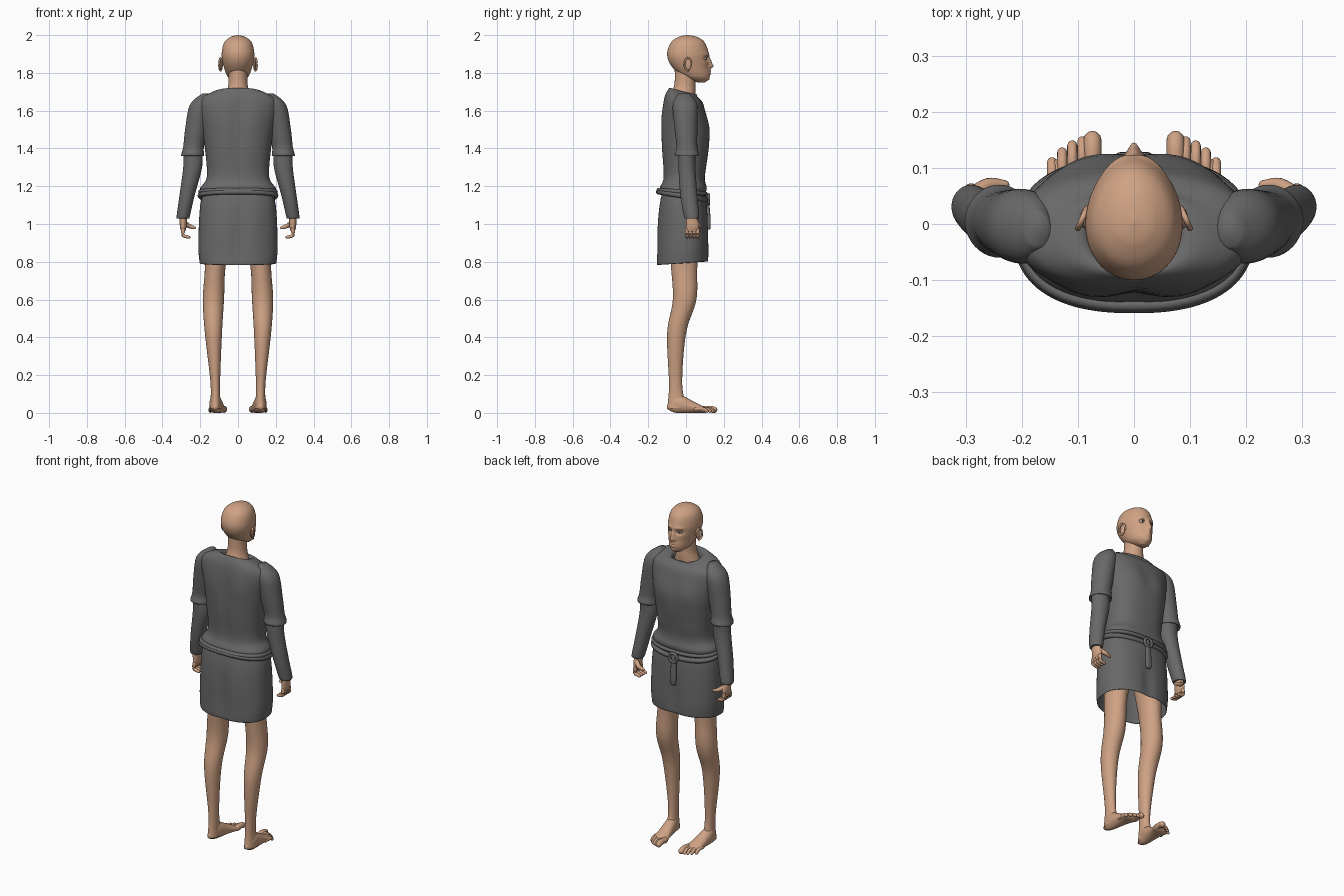
import bpy, bmesh
from math import sin, cos, pi, tau, exp, copysign
from mathutils import Vector

if "Cube" in bpy.data.objects:
    bpy.data.objects.remove(bpy.data.objects["Cube"], do_unlink=True)


def material(name, red, green, blue):
    mat = bpy.data.materials.new(name)
    mat.use_nodes = True
    mat.diffuse_color = (red, green, blue, 1)
    shader = mat.node_tree.nodes["Principled BSDF"]
    shader.inputs["Base Color"].default_value = mat.diffuse_color
    shader.inputs["Roughness"].default_value = .8
    return mat


SKIN = material("skin", .62, .36, .23)
CLOTH = material("grey cloth", .14, .14, .14)
WHITE = material("eye white", .6, .58, .55)
DARK = material("iris", .05, .04, .03)


def finish(name, bm, mat):
    """Turn a bmesh into a smooth shaded object of one colour."""
    bmesh.ops.recalc_face_normals(bm, faces=bm.faces)
    for face in bm.faces:
        face.smooth = True
    mesh = bpy.data.meshes.new(name)
    bm.to_mesh(mesh)
    bm.free()
    mesh.materials.append(mat)
    obj = bpy.data.objects.new(name, mesh)
    bpy.context.collection.objects.link(obj)
    return obj


def bridge(name, mat, rings, caps):
    """Skin a stack of point rings."""
    bm = bmesh.new()
    loops = [[bm.verts.new(point) for point in ring] for ring in rings]
    for low, high in zip(loops, loops[1:]):
        for i in range(len(low)):
            bm.faces.new((low[i - 1], low[i], high[i], high[i - 1]))
    if caps:
        bm.faces.new(loops[0])
        bm.faces.new(loops[-1])
    return finish(name, bm, mat)


def smooth_rows(rows, steps):
    """Pass a smooth curve through all columns of a profile."""
    rows = [Vector(row) for row in rows]
    padded = [rows[0], *rows, rows[-1]]
    out = []
    for a, b, c, d in zip(padded, padded[1:], padded[2:], padded[3:]):
        for step in range(steps):
            t = step / steps
            ease = t * t * (3 - 2 * t)
            leave, arrive = (c - a) / 2, (d - b) / 2
            out.append(b.lerp(c, ease) + leave * t * (1 - t) ** 2 - arrive * t * t * (1 - t))
    return out + [rows[-1]]


def squircle(angle, power):
    """Point on a rounded unit outline; power 2 is a circle."""
    return [copysign(abs(w) ** (2 / power), w) for w in (cos(angle), sin(angle))]


def relief(x, z, bumps):
    """Height of soft bumps: centre x, centre z, width, height, push."""
    return sum(push * exp(-((abs(x) - cx) / w) ** 2 - ((z - cz) / h) ** 2)
               for cx, cz, w, h, push in bumps)


def loft(name, mat, rows, side=1, sides=40, steps=5, power=2, egg=0, lengthwise=False,
         caps=True, front=(), back=(), tilt=lambda level: 0):
    """Rows: level, half width, back, front and, for limbs, centre x."""
    rings = []
    for row in smooth_rows(rows, steps):
        level, half, low, high = row[:4]
        centre = row[4] if len(row) > 4 else 0
        ring = []
        for i in range(sides):
            u, v = squircle(tau * i / sides, power)
            offset = v * (high - low) / 2
            x = centre + half * u * (1 - egg * v)
            depth, z = (low + high) / 2 + offset, level + tilt(level) * offset
            depth += max(v, 0) * relief(x, z, front) + min(v, 0) * relief(x, z, back)
            ring.append((x * side, z, depth) if lengthwise else (x * side, depth, z))
        rings.append(ring)
    return bridge(name, mat, rings, caps)


def tube(name, mat, points, side=1, sides=14, steps=5):
    """Round-ended tube through points: x, y, z, radius."""
    rows = smooth_rows(points, steps)
    spine = [Vector((row[0] * side, row[1], row[2])) for row in rows]
    stations = []
    for i, row in enumerate(rows):
        along = spine[min(i + 1, len(spine) - 1)] - spine[max(i - 1, 0)]
        stations.append((spine[i], along.normalized(), row[3]))

    def dome(station, sign):
        point, along, r = station
        return [(point + along * sign * r * sin(a), along, r * cos(a)) for a in (.5, 1, 1.5)]

    rings = []
    for point, along, r in dome(stations[0], -1)[::-1] + stations + dome(stations[-1], 1):
        turn = along.to_track_quat("Z", "Y")
        rings.append([point + turn @ Vector((r * cos(tau * k / sides), r * sin(tau * k / sides), 0))
                      for k in range(sides)])
    return bridge(name, mat, rings, True)


def ball(name, mat, location, scale):
    bm = bmesh.new()
    bmesh.ops.create_uvsphere(bm, u_segments=20, v_segments=12, radius=1)
    obj = finish(name, bm, mat)
    obj.location, obj.scale = location, scale
    return obj


# Head and neck; the bumps shape nose, eye sockets, brows, cheeks, lips and chin
nose = [(0, 1.835, .015, .015, .022), (0, 1.86, .012, .02, .014)]
eyes = [(.03, 1.876, .018, .013, -.014), (.03, 1.9, .03, .01, .006)]
mouth = [(0, 1.81, .02, .006, .008), (0, 1.795, .02, .006, .007)]
jaw = [(.05, 1.85, .02, .02, .005), (0, 1.765, .02, .01, .006)]
loft("head", SKIN, [
    (1.75, .02, .06, .1), (1.78, .055, -.02, .125), (1.84, .077, -.08, .12), (1.9, .086, -.1, .12),
    (1.96, .073, -.08, .1), (1.99, .04, -.04, .06), (2, .003, 0, .01)],
    sides=104, steps=12, egg=.1, front=nose + eyes + mouth + jaw)
loft("neck", SKIN, [(1.6, .1, -.08, .04), (1.7, .06, -.07, .05), (1.75, .05, -.06, .05), (1.83, .05, -.06, .06)])

# Tunic: blouson top with a scooped neckline, and an open skirt with a turned hem
loft("tunic_top", CLOTH, [
    (1.16, .19, -.13, .1), (1.19, .2, -.14, .11), (1.25, .165, -.12, .1), (1.4, .175, -.13, .12),
    (1.5, .19, -.13, .12), (1.64, .21, -.12, .09), (1.69, .15, -.1, .06), (1.7, .09, -.08, .06),
    (1.65, .07, -.06, .04)],
    sides=72, power=2.4, caps=False, tilt=lambda level: 4 * min(0, 1.64 - level),
    front=[(.08, 1.52, .06, .06, .01), (.1, 1.3, .05, .015, .006)],
    back=[(.09, 1.56, .05, .08, .008), (0, 1.45, .03, .2, -.01)])
loft("tunic_skirt", CLOTH, [
    (1.2, .17, -.12, .09), (1.1, .2, -.14, .11), (.9, .21, -.15, .12), (.81, .205, -.155, .12),
    (.81, .2, -.15, .115), (1, .19, -.13, .1)],
    sides=72, power=2.4, caps=False, tilt=lambda level: .07,
    front=[(0, .88, .03, .13, -.012)],
    back=[(.08, .98, .06, .12, .008), (0, .88, .03, .15, -.01)])


# Belt strands that sag towards the front, with a ring and a hanging tail
def strand(name, height, sag, radius):
    path = []
    for i in range(49):
        u, v = squircle(tau * i / 48, 2.4)
        path.append((.2 * u, .125 * v - .02, height - sag * v, radius))
    tube(name, CLOTH, path, steps=2, sides=10)


strand("belt", 1.15, .02, .014)
strand("belt_cord", 1.17, .01, .011)
ring_path = [(.025 * cos(tau * i / 24), .12, 1.13 + .025 * sin(tau * i / 24), .008) for i in range(25)]
tube("belt_ring", CLOTH, ring_path, steps=2)
loft("belt_tail", CLOTH, [(1.15, .01, .1, .12), (1.03, .018, .11, .13), (.98, .016, .11, .13), (.97, .01, .115, .125)],
     sides=20, power=3)

# Paired parts, built for each side
for side, tag in ((1, "left_"), (-1, "right_")):
    # Eyes and ears
    ball(tag + "eye", WHITE, (side * .032, .098, 1.876), (.014, .013, .009))
    ball(tag + "iris", DARK, (side * .032, .109, 1.876), (.005, .003, .005))
    tube(tag + "eyelid", SKIN, [(.017, .105, 1.878, .003), (.03, .11, 1.886, .004), (.046, .1, 1.878, .003)], side)
    ball(tag + "ear", SKIN, (side * .088, .01, 1.845), (.008, .018, .032))
    rim = []
    for i in range(13):
        swing, rise = cos(pi * i / 8), sin(pi * i / 8)
        rim.append((.092 - .008 * swing, .01 + .018 * swing, 1.845 + .033 * rise, .005))
    tube(tag + "ear_rim", SKIN, rim, side, steps=2)

    # Short sleeve over a long sleeve
    loft(tag + "upper_sleeve", CLOTH, [
        (1.69, .02, -.04, .02, .17), (1.63, .06, -.07, .06, .195), (1.5, .06, -.06, .06, .22),
        (1.41, .055, -.05, .06, .235), (1.37, .06, -.06, .07, .24), (1.36, .06, -.05, .06, .24),
        (1.38, .04, -.04, .05, .24)], side)
    loft(tag + "lower_sleeve", CLOTH, [
        (1.4, .05, -.04, .05, .24), (1.3, .05, -.04, .05, .24), (1.15, .04, -.03, .06, .27),
        (1.04, .035, -.01, .07, .29), (1.03, .03, 0, .06, .29)], side)

    # Hand with curled fingers
    loft(tag + "palm", SKIN, [(1.06, .02, 0, .05, .29), (.99, .018, 0, .07, .29), (.96, .01, 0, .06, .29)], side)
    for i, finger in enumerate(("little", "ring", "middle", "index")):
        y = .005 + .019 * i
        tube(tag + finger + "_finger", SKIN, [(.29, y, .97, .01), (.29, y, .94, .01), (.26, y, .93, .008)], side)
    tube(tag + "thumb", SKIN, [(.29, .05, 1.01, .014), (.26, .07, .99, .012), (.23, .07, .98, .008)], side)

    # Bare leg, foot and toes
    loft(tag + "leg", SKIN, [
        (1, .08, -.1, .08, .1), (.78, .055, -.08, .06, .12), (.6, .056, -.07, .055, .13),
        (.42, .045, -.1, 0, .13), (.15, .025, -.09, -.02, .12), (.02, .03, -.1, .01, .12)], side, steps=8)
    loft(tag + "foot", SKIN, [
        (-.1, .01, .02, .04, .12), (-.05, .03, 0, .1, .12), (.05, .04, 0, .055, .11),
        (.1, .048, 0, .03, .105), (.12, .03, .01, .02, .1)], side, lengthwise=True)
    for i, toe in enumerate(("big", "second", "third", "fourth", "little")):
        x, tip = .074 + .018 * i, .15 - .0025 * i * i
        r = .009 if i else .016
        tube(tag + toe + "_toe", SKIN, [(x, tip - .06, .02, r), (x, tip - .02, .022, r), (x, tip, r, r)], side)
